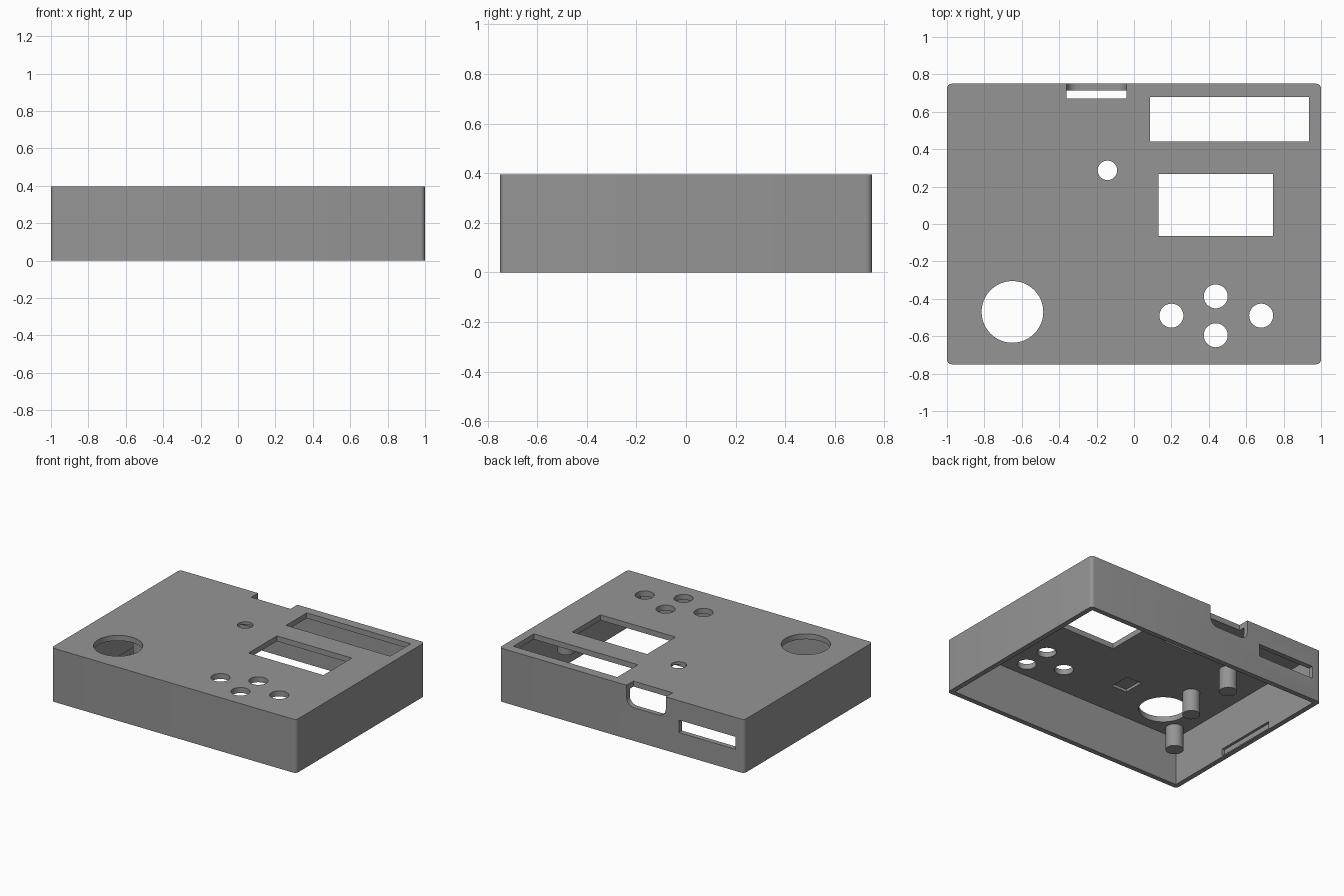
import bpy, bmesh, math

if "Cube" in bpy.data.objects:
    bpy.data.objects.remove(bpy.data.objects["Cube"])

W, D, H = 1.0, 0.75, 0.395      # half width, half depth, height
WALL, ROOF = 0.037, 0.04        # shell thicknesses
CEIL = H - ROOF

grey = bpy.data.materials.new("plain grey")
grey.diffuse_color = (0.30, 0.30, 0.30, 1)
grey.use_nodes = True
grey.node_tree.nodes["Principled BSDF"].inputs["Base Color"].default_value = grey.diffuse_color


def prism(name, pts, lo, hi, axis='Z'):
    """Extrude a closed 2D profile along z (xy profile) or y (xz profile)."""
    def put(p, t):
        return (p[0], p[1], t) if axis == 'Z' else (p[0], t, p[1])
    bm = bmesh.new()
    a = [bm.verts.new(put(p, lo)) for p in pts]
    b = [bm.verts.new(put(p, hi)) for p in pts]
    bm.faces.new(a)
    bm.faces.new(b)
    n = len(pts)
    for i in range(n):
        bm.faces.new((a[i], a[(i + 1) % n], b[(i + 1) % n], b[i]))
    bmesh.ops.recalc_face_normals(bm, faces=bm.faces)
    me = bpy.data.meshes.new(name)
    bm.to_mesh(me)
    bm.free()
    me.materials.append(grey)
    ob = bpy.data.objects.new(name, me)
    bpy.context.collection.objects.link(ob)
    return ob


def rounded(x0, x1, y0, y1, r=0.0, seg=6):
    """Rectangle profile with rounded corners."""
    if r == 0:
        return [(x0, y0), (x1, y0), (x1, y1), (x0, y1)]
    pts = []
    for k, (cx, cy) in enumerate([(x1 - r, y1 - r), (x0 + r, y1 - r),
                                  (x0 + r, y0 + r), (x1 - r, y0 + r)]):
        for i in range(seg + 1):
            t = math.pi / 2 * (k + i / seg)
            pts.append((cx + r * math.cos(t), cy + r * math.sin(t)))
    return pts


def circle(x, y, r, n=48):
    return [(x + r * math.cos(2 * math.pi * i / n),
             y + r * math.sin(2 * math.pi * i / n)) for i in range(n)]


# Outer shell
case = prism("case_shell", rounded(-W, W, -D, D, 0.025), 0, H)
cutters = []


def cut(pts, lo, hi, axis='Z'):
    cutters.append(prism("cutter", pts, lo, hi, axis))


# Hollow interior, open at the bottom
cut(rounded(-W + WALL, W - WALL, -D + WALL, D - WALL), -0.1, CEIL)

# Display windows through the roof
cut(rounded(0.085, 0.935, 0.44, 0.68), 0.3, 0.5)
cut(rounded(0.13, 0.742, -0.063, 0.268), 0.3, 0.5)

# Stick hole, four button holes and the small hole
for x, y, r in [(-0.65, -0.47, 0.165), (-0.142, 0.287, 0.052),
                (0.2, -0.49, 0.064), (0.68, -0.49, 0.064),
                (0.437, -0.387, 0.064), (0.437, -0.595, 0.064)]:
    cut(circle(x, y, r), 0.3, 0.5)

# Connector notch in the back edge, with rounded lower corners
cut(rounded(-0.36, -0.04, 0.245, 0.6, 0.06), 0.67, 0.8, 'Y')

# Card slot in the back wall
cut(rounded(-0.93, -0.467, 0.16, 0.252), 0.68, 0.8, 'Y')

# Shallow pockets under the roof and in the left wall
cut(rounded(-0.31, -0.185, -0.45, -0.295), 0.3, CEIL + 0.02)
cut(rounded(-0.32, -0.067, 0.23, 0.35), 0.3, CEIL + 0.02)
cut(rounded(-W + 0.018, -W + 0.06, -0.23, 0.25), 0.008, 0.06)

for c in cutters:
    c.hide_render = True
    mod = case.modifiers.new("cut", 'BOOLEAN')
    mod.operation = 'DIFFERENCE'
    mod.solver = 'EXACT'
    mod.object = c
bpy.context.view_layer.update()
result = bpy.data.meshes.new_from_object(
    case.evaluated_get(bpy.context.evaluated_depsgraph_get()))
case.modifiers.clear()
case.data = result
for c in cutters:
    bpy.data.objects.remove(c)

# Mounting posts hanging from the roof
posts = [(-0.87, -0.615), (-0.655, -0.185), (-0.645, 0.21),
         (0.85, 0.18), (0.87, -0.615)]
parts = [case]
for i, (x, y) in enumerate(posts):
    parts.append(prism(f"mounting_post_{i + 1}", circle(x, y, 0.06, 32),
                       0.19, CEIL + 0.005))

# Smooth round surfaces, keep hard edges
for ob in parts:
    bpy.ops.object.select_all(action='DESELECT')
    ob.select_set(True)
    bpy.context.view_layer.objects.active = ob
    bpy.ops.object.shade_smooth_by_angle(angle=math.radians(30))
